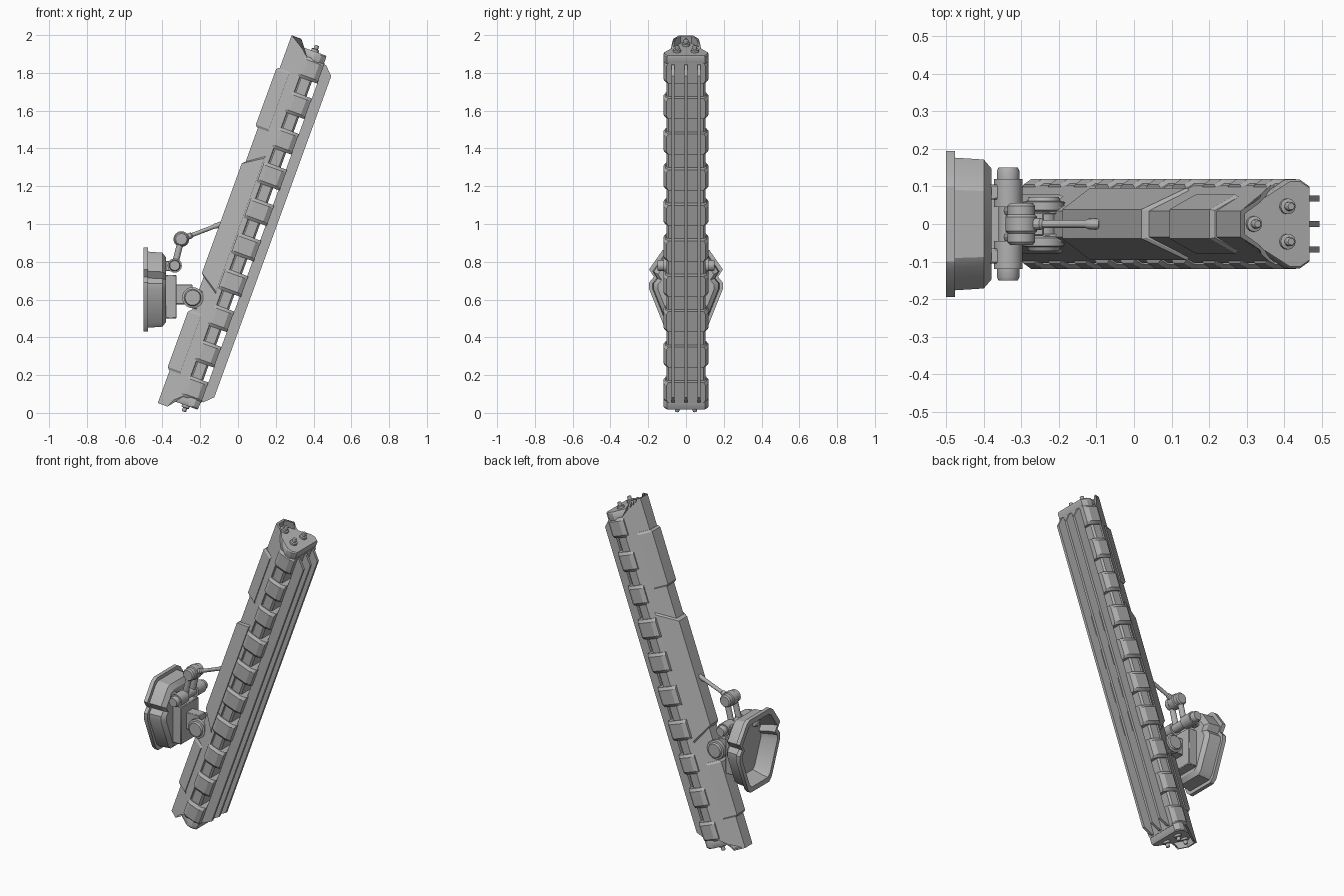
import bpy, bmesh, math
from mathutils import Matrix, Vector

if "Cube" in bpy.data.objects:
    bpy.data.objects.remove(bpy.data.objects["Cube"])

# Beam frame: local x = outward, z = along the beam, tilted 20 degrees
TILT = Matrix.Translation((0, 0, 1)) @ Matrix.Rotation(math.radians(20), 4, 'Y')
WORLD = Matrix.Identity(4)

# Dark grey metal
GREY = bpy.data.materials.new("dark_grey")
GREY.diffuse_color = (.44, .44, .44, 1)
GREY.use_nodes = True
GREY.node_tree.nodes["Principled BSDF"].inputs["Base Color"].default_value = GREY.diffuse_color


def loft(name, rings, m=WORLD):
    n = len(rings[0])
    verts = [p for r in rings for p in r]
    faces = [(k*n+i, k*n+(i+1) % n, (k+1)*n+(i+1) % n, (k+1)*n+i)
             for k in range(len(rings)-1) for i in range(n)]
    faces += [tuple(reversed(range(n))), tuple(range(len(verts)-n, len(verts)))]
    me = bpy.data.meshes.new(name)
    me.from_pydata(verts, [], faces)
    bm = bmesh.new()
    bm.from_mesh(me)
    bmesh.ops.recalc_face_normals(bm, faces=bm.faces)
    bm.to_mesh(me)
    bm.free()
    me.materials.append(GREY)
    ob = bpy.data.objects.new(name, me)
    ob.matrix_world = m
    bpy.context.collection.objects.link(ob)
    return ob


def sym(half):
    return half + [(-a, b) for a, b in reversed(half)]


def beam_ring(prof, u, sy=1.0, sv=None):
    """Cross-section (y, v) placed at u; u may depend on v; scaled about v=0.06."""
    f = u if callable(u) else (lambda v: u)
    sv = sy if sv is None else sv
    return [(0.06+(v-0.06)*sv, y*sy, f(v)) for y, v in prof]


def lathe(name, p, q, prof, n=16, m=WORLD):
    """prof: (distance along p->q as a fraction, radius)"""
    p, q = Vector(p), Vector(q)
    rot = (q-p).to_track_quat('Z', 'Y')
    rings = [[tuple(p.lerp(q, t) + rot @ Vector((r*math.cos(2*math.pi*i/n),
              r*math.sin(2*math.pi*i/n), 0))) for i in range(n)] for t, r in prof]
    return loft(name, rings, m)


def block(name, x, y, z, bevel=0.004, m=WORLD):
    ob = loft(name, [[(a, y[0], z[0]), (a, y[1], z[0]), (a, y[1], z[1]), (a, y[0], z[1])] for a in x], m)
    b = ob.modifiers.new("bevel", 'BEVEL')
    b.width, b.segments = bevel, 1
    return ob


# Core of the beam
core = sym([(.025, -.055), (.09, .035), (.103, .05), (.103, .1), (.093, .11)])
loft("beam_core", [beam_ring(core, -.96), beam_ring(core, .96)], TILT)

# Folded V-shaped cover along the spine, tips overhanging the end caps
cover = sym([(.035, -.075), (.068, -.02), (.08, 0), (.104, .04), (.094, .045),
             (.068, 0), (.057, -.02), (.028, -.062)])
loft("spine_cover", [beam_ring(cover, lambda v, s=s: s*(1.036 if v < -.015 else .99 if v < .02 else .955))
                     for s in (-1, 1)], TILT)

# Raised armour panels on the spine
def panel(name, u0, u1, low_y, low_v, k):
    sec = sym([(.039, -.091), (low_y, low_v), (low_y-.03, low_v)])
    e = lambda u, s: (lambda v: u + s*k*(v+.091))
    loft(name, [beam_ring(sec, e(u0, -1), .93), beam_ring(sec, e(u0+.012, -1)),
                beam_ring(sec, e(u1-.012, 1)), beam_ring(sec, e(u1, 1), .93)], TILT)

panel("spine_panel_middle", -.32, .32, .096, .012, .65)
panel("spine_panel_upper", .515, .85, .078, -.018, 0)
panel("spine_panel_lower", -.85, -.515, .078, -.018, 0)

# Ten clamp bands with chamfered side corners
for i in range(10):
    u = -.9 + .2*i
    a, b = (.018, .146) if abs(u) < .4 else (.03, .14)
    sec = sym([(.085, a), (.105, a), (.12, a+.022), (.12, b-.025), (.103, b)])
    h = .058
    loft("clamp_band", [beam_ring(sec, u-h, .9, 1), beam_ring(sec, u-h+.016),
                        beam_ring(sec, u+h-.016), beam_ring(sec, u+h, .9, 1)], TILT)

# Three long fins on the outer side
for y in (-.068, 0, .068):
    outline = [(.14, -.95), (.15, -.95), (.196, -.905), (.196, .905), (.15, .95), (.14, .95)]
    loft("long_fin", [[(v, y+d, u) for v, u in outline] for d in (-.008, .008)], TILT)

# End caps and their bolts
cap = sym([(.03, -.066), (.118, .08), (.118, .11), (.1, .137)])
for s in (-1, 1):
    loft("end_cap", [beam_ring(cap, s*.945, .97), beam_ring(cap, s*.953),
                     beam_ring(cap, s*.99), beam_ring(cap, s*.997, .96)], TILT)
    for v, y in ((-.025, 0), (.07, .047), (.07, -.047)):
        lathe("end_bolt", (v, y, s*.98), (v, y, s*1.032),
              [(0, .021), (.55, .021), (.6, .012), (.9, .012), (1, .009)], 12, TILT)

# Wall mount: rimmed shield housing, hollow at the back
shield = sym([(.09, .43), (.115, .455), (.195, .655), (.195, .69), (.17, .72), (.195, .76), (.125, .86), (.1, .875)])
def mount_ring(x, s):
    return [(x, y*s, .65+(z-.65)*s) for y, z in shield]
loft("mount_housing", [mount_ring(x, s) for x, s in (
    (-.405, .74), (-.47, .84), (-.5, .86), (-.5, 1), (-.476, 1), (-.476, .905),
    (-.4, .88), (-.38, .76))])
block("mount_step", (-.385, -.325), (-.085, .085), (.5, .73), .004)
block("pivot_arm", (-.335, -.24), (-.032, .032), (.575, .68))

# Lower pivot with bracket to the beam
for s in (-1, 1):
    lathe("pivot_knuckle", (-.24, s*.028, .61), (-.24, s*.072, .61),
          [(0, .04), (.2, .056), (.7, .056), (.75, .045), (1, .04)], 20)
    block("pivot_lug", (-.11, -.04), (s*.038-.012, s*.038+.012), (-.5, -.4), .004, TILT)
lathe("pivot_pin", (-.24, -.068, .61), (-.24, .068, .61), [(0, .035), (1, .035)], 20)

# Upper hinge with stepped collars
lathe("hinge_bar", (-.335, -.15, .78), (-.335, .15, .78),
      [(0, .026), (.03, .03), (.1, .03), (.1, .038), (.35, .038), (.35, .026),
       (.65, .026), (.65, .038), (.9, .038), (.9, .03), (.97, .03), (1, .026)])
for s in (-1, 1):
    block("hinge_lug", (-.43, -.335), (s*.085-.02, s*.085+.02), (.75, .805))
    lathe("elbow_link", (-.335, s*.035, .78), (-.3, s*.035, .92), [(0, .017), (1, .017)], 12)

# Elbow joint and strut to the beam
lathe("elbow_joint", (-.3, -.056, .92), (-.3, .056, .92),
      [(0, .03), (.07, .037), (.28, .037), (.33, .042), (.67, .042), (.72, .037), (.93, .037), (1, .03)])
lathe("strut", (-.3, 0, .92), (-.09, 0, 1.0),
      [(0, .016), (.25, .016), (.28, .011), (.82, .011), (.85, .014), (1, .014)], 12)

# Smooth the round parts, keep hard edges
bpy.context.view_layer.update()
for ob in bpy.context.scene.objects:
    ob.select_set(True)
    bpy.context.view_layer.objects.active = ob
bpy.ops.object.shade_smooth_by_angle(angle=math.radians(28))
